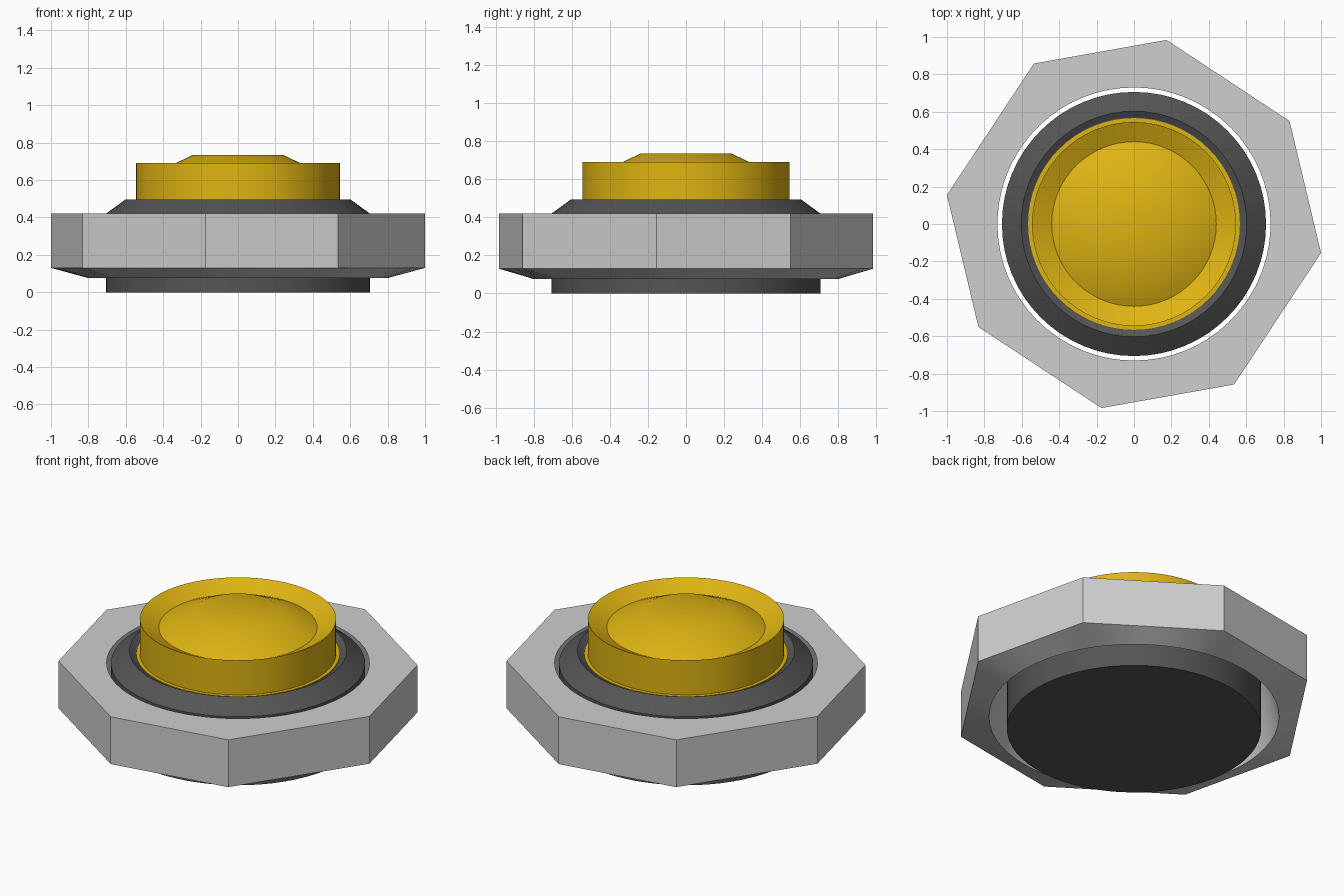
import bpy, bmesh, math

if "Cube" in bpy.data.objects:
    bpy.data.objects.remove(bpy.data.objects["Cube"])

SEG = 64


def material(name, rgb):
    m = bpy.data.materials.new(name)
    m.diffuse_color = (*rgb, 1)
    m.use_nodes = True
    m.node_tree.nodes["Principled BSDF"].inputs["Base Color"].default_value = m.diffuse_color
    return m


def finish(name, bm, mat):
    bmesh.ops.remove_doubles(bm, verts=bm.verts, dist=1e-5)
    bmesh.ops.recalc_face_normals(bm, faces=bm.faces)
    me = bpy.data.meshes.new(name)
    bm.to_mesh(me)
    bm.free()
    me.materials.append(mat)
    ob = bpy.data.objects.new(name, me)
    bpy.context.collection.objects.link(ob)
    bpy.ops.object.select_all(action='DESELECT')
    ob.select_set(True)
    bpy.context.view_layer.objects.active = ob
    bpy.ops.object.shade_smooth_by_angle(angle=math.radians(30))
    return ob


def loft(bm, loops, closed=False):
    """Skin a list of equal-length point loops; cap the ends unless closed."""
    rings = [[bm.verts.new(p) for p in loop] for loop in loops]
    pairs = list(zip(rings, rings[1:]))
    if closed:
        pairs.append((rings[-1], rings[0]))
    for a, b in pairs:
        n = len(a)
        for i in range(n):
            j = (i + 1) % n
            bm.faces.new((a[i], a[j], b[j], b[i]))
    if not closed:
        bm.faces.new(rings[0])
        bm.faces.new(rings[-1])


def circle(r, z, angles=None):
    angles = angles or [2 * math.pi * i / SEG for i in range(SEG)]
    return [(r * math.cos(a), r * math.sin(a), z) for a in angles]


steel = material("light grey", (0.62, 0.62, 0.62))
dark = material("dark grey", (0.09, 0.09, 0.09))
gold = material("golden yellow", (0.74, 0.46, 0.006))

# Dark body with sloped shoulder and shallow recess for the button
bm = bmesh.new()
loft(bm, [circle(r, z) for r, z in
          [(0.706, 0), (0.706, 0.42), (0.603, 0.495), (0.57, 0.475)]])
finish("body", bm, dark)

# Button: small base flange, wall, inward sloping rim, raised centre
bm = bmesh.new()
loft(bm, [circle(r, z) for r, z in
          [(0.566, 0.46), (0.566, 0.479), (0.545, 0.479), (0.545, 0.691),
           (0.44, 0.639), (0.24, 0.735), (0.02, 0.735)]])
finish("button", bm, gold)

# Eight-sided ring, point symmetric, with a conical hole and bevelled underside
half = [(1.0, -0.155), (0.832, 0.55), (0.174, 0.984), (-0.535, 0.858)]
corners = half + [(-x, -y) for x, y in half]
outline = []
for (x0, y0), (x1, y1) in zip(corners, corners[1:] + corners[:1]):
    for k in range(8):
        t = k / 8
        outline.append((x0 + (x1 - x0) * t, y0 + (y1 - y0) * t))
angles = [math.atan2(y, x) for x, y in outline]
bm = bmesh.new()
loft(bm, [circle(0.73, 0.42, angles),
          [(x, y, 0.42) for x, y in outline],
          [(x, y, 0.13) for x, y in outline],
          circle(0.806, 0.077, angles)], closed=True)
finish("ring_nut", bm, steel)
